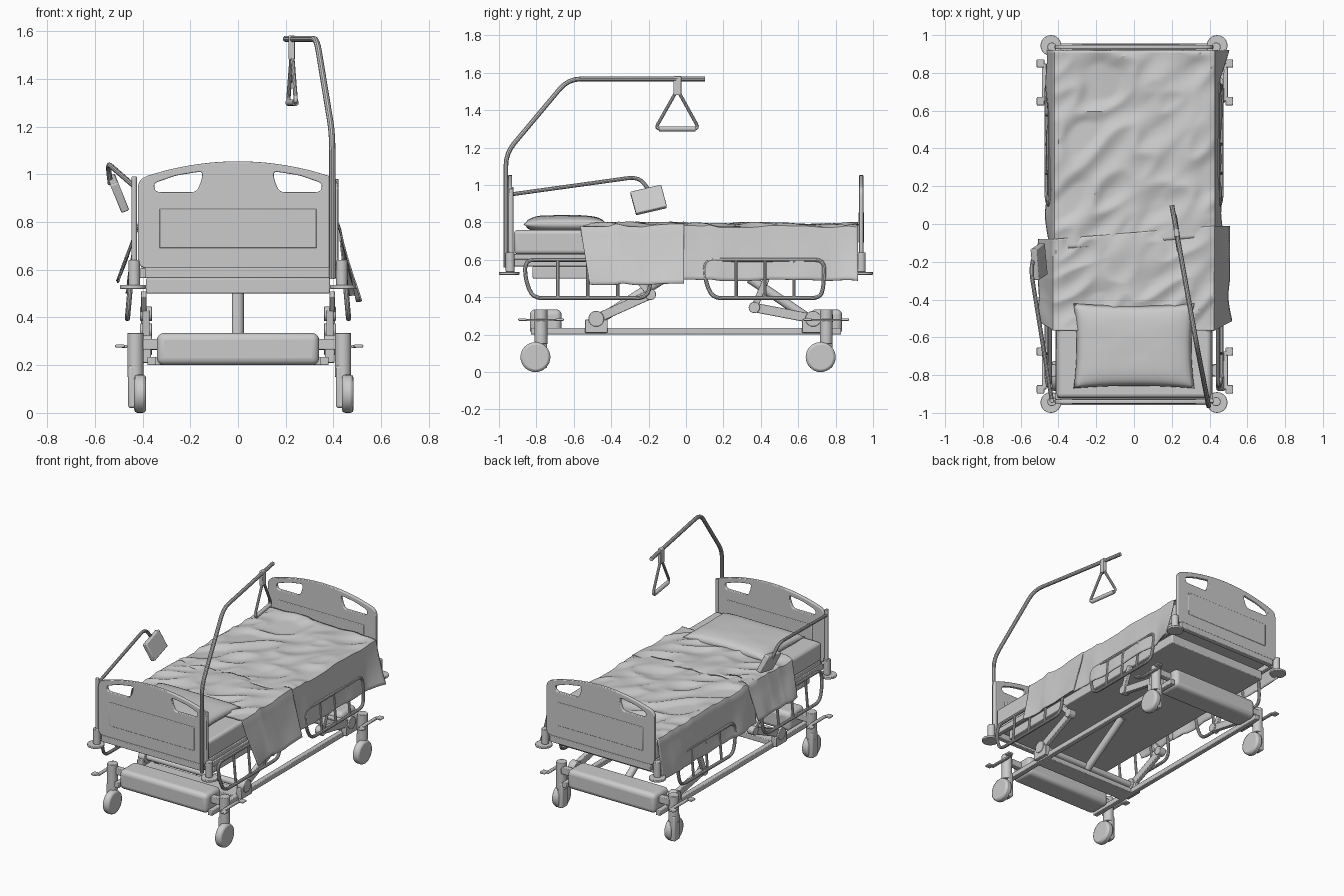
import bpy, bmesh, math
from mathutils import Vector, noise

if "Cube" in bpy.data.objects:
    bpy.data.objects.remove(bpy.data.objects["Cube"])

def add(name, me):
    o = bpy.data.objects.new(name, me)
    bpy.context.collection.objects.link(o)
    return o

def box(name, x, y, z, bev=0.004, seg=2, rot=(0, 0, 0)):
    """Box from (min, max) ranges, with rounded edges."""
    bm = bmesh.new()
    bmesh.ops.create_cube(bm, size=1)
    bmesh.ops.scale(bm, vec=(x[1]-x[0], y[1]-y[0], z[1]-z[0]), verts=bm.verts)
    me = bpy.data.meshes.new(name)
    bm.to_mesh(me)
    o = add(name, me)
    o.location = ((x[0]+x[1])/2, (y[0]+y[1])/2, (z[0]+z[1])/2)
    o.rotation_euler = rot
    if bev:
        m = o.modifiers.new("bevel", 'BEVEL')
        m.width, m.segments = bev, seg
    return o

def between(o, p, q):
    p, q = Vector(p), Vector(q)
    o.location = (p+q)/2
    o.rotation_mode = 'QUATERNION'
    o.rotation_quaternion = (q-p).to_track_quat('Z', 'Y')

def bar(name, p, q, w, d):
    l = (Vector(q)-Vector(p)).length/2
    o = box(name, (-w/2, w/2), (-d/2, d/2), (-l, l))
    between(o, p, q)

def cyl(name, p, q, r, bev=0.003, n=24):
    bm = bmesh.new()
    bmesh.ops.create_cone(bm, cap_ends=True, segments=n, radius1=r, radius2=r,
                          depth=(Vector(q)-Vector(p)).length)
    me = bpy.data.meshes.new(name)
    bm.to_mesh(me)
    o = add(name, me)
    between(o, p, q)
    m = o.modifiers.new("bevel", 'BEVEL')
    m.width, m.segments, m.limit_method = bev, 2, 'ANGLE'
    return o

def fillet(pts, r, closed):
    """Round the corners of a path."""
    pts, out = [Vector(p) for p in pts], []
    n = len(pts)
    for i, p in enumerate(pts):
        if not closed and i in (0, n-1):
            out.append(p)
            continue
        da, db = pts[i-1]-p, pts[(i+1) % n]-p
        a = p + da.normalized()*min(r, da.length*.48)
        b = p + db.normalized()*min(r, db.length*.48)
        out += [a*(1-t)**2 + p*2*t*(1-t) + b*t*t for t in (0, .25, .5, .75, 1)]
    return out

def curve(name, paths, dims='3D', bevel=0.0, extrude=0.0, closed=True, res=3):
    cu = bpy.data.curves.new(name, 'CURVE')
    cu.dimensions, cu.bevel_depth, cu.extrude = dims, bevel, extrude
    cu.bevel_resolution, cu.use_fill_caps = res, dims == '3D'
    if dims == '2D':
        cu.fill_mode = 'BOTH'
    for pts in paths:
        s = cu.splines.new('POLY')
        s.points.add(len(pts)-1)
        for sp, p in zip(s.points, pts):
            sp.co = (p[0], p[1], p[2] if len(p) > 2 else 0, 1)
        s.use_cyclic_u = closed
    tmp = add(name + "_curve", cu)
    me = bpy.data.meshes.new_from_object(tmp.evaluated_get(bpy.context.evaluated_depsgraph_get()))
    bpy.data.objects.remove(tmp)
    return add(name, me)

def tube(name, pts, r, fr=0.04, closed=False):
    return curve(name, [fillet(pts, fr, closed)], bevel=r, closed=closed)

def surface(name, f, nu, nv):
    """Grid surface from f(u, v), u and v in 0..1."""
    bm = bmesh.new()
    g = [[bm.verts.new(f(i/nu, j/nv)) for j in range(nv+1)] for i in range(nu+1)]
    for i in range(nu):
        for j in range(nv):
            bm.faces.new((g[i][j], g[i+1][j], g[i+1][j+1], g[i][j+1]))
    me = bpy.data.meshes.new(name)
    bm.to_mesh(me)
    return add(name, me)

# head and foot boards with hand holes
arch = lambda x: 1.05 - 0.42*x*x
outline = fillet([(-.415, .61), (.415, .61), (.415, arch(.415))] +
                 [(x/10, arch(x/10)) for x in range(3, -4, -1)] + [(-.415, arch(.415))], .04, True)
hole = lambda s: fillet([(s*.145, .98), (s*.17, .92), (s*.35, .92), (s*.36, .965), (s*.26, 1.0), (s*.145, 1.018)], .025, True)
for nm, y in (("head", -.94), ("foot", .937)):
    o = curve(nm + "_board", [outline, hole(1), hole(-1)], '2D', .005, .006, res=2)
    o.rotation_euler = (math.pi/2, 0, 0)
    o.location = (0, y, 0)
    box(nm + "_board_panel", (-.33, .33), (y-.014, y+.014), (.69, .855))
    box(nm + "_cross_rail", (-.39, .39), (y-.018, y+.018), (.565, .61))
    for s in (-1, 1):
        cyl(nm + "_bumper_disc", (s*.44, .945*y/abs(y), .52), (s*.44, .945*y/abs(y), .535), .055)
        cyl(nm + "_bumper_sleeve", (s*.435, y, .535), (s*.435, y, .64), .024)
cyl("arm_post", (-.435, -.935, .6), (-.435, -.935, .99), .012)
cyl("short_post", (.41, -.935, .6), (.41, -.935, .98), .012)

# deck and mattress
box("deck_frame", (-.385, .385), (-.82, .85), (.50, .565), .006)
box("deck_plate", (-.405, .405), (-.92, .92), (.60, .63))
for s in (-1, 1):
    box("deck_side_rail", (s*.40-.015, s*.40+.015), (-.93, .93), (.565, .605))
box("mattress", (-.41, .41), (-.92, .92), (.63, .76), .02, 3)

# pillow
def pillow_f(u, v):
    u, v = 2*u-1, 2*v-1
    h = max(0, (1-u**4)*(1-v**4))**.5
    puff = 1 + .06*noise.noise((u*2, v*2, 3))
    return (u*.32*(1-.05*(1-v*v)), v*.225*(1-.06*(1-u*u)), .048*h*puff)
p = surface("pillow", pillow_f, 32, 26)
p.location = (0, -.645, .79)
m = p.modifiers.new("mirror", 'MIRROR')
m.use_axis = (False, False, True)

# blanket layers, draped over both sides
def blanket(name, y0, y1, top, flare, drops, bump, seed):
    w = .425
    def f(u, v):
        s = -1 if u < .5 else 1
        d = drops[0] if s < 0 else drops[1]
        t = abs(2*u-1)*(w+d)
        h = max(0, t-w)/d
        over = max(0, min(t, w+.05)-(w-.05))/.1
        x = min(t, w)*s
        y = y0 + (y1-y0)*v
        a = noise.noise((x*3+seed, y*4, 1.3))
        fold = 1-abs(noise.noise((x*2.5+y*2.5+seed, (y-x)*5, 7)))*2.2
        z = top + bump*(.5*a + max(0, fold)*.8)*(1-.6*over)
        z -= .012*over**2
        x += s*(flare*h + .018*h*noise.noise((s*4+seed, y*6, h)) + .04*h*max(0, v-.85)/.15*(s > 0)*(y1 > .5))
        z -= h*d
        y += .035*(min(t, w)*s/w)*(1-v if y1 > .5 else v)
        y += .05*h*(1-v)*(y1 < .5)
        return (x, y, z)
    o = surface(name, f, 72, 64)
    m = o.modifiers.new("cloth", 'SOLIDIFY')
    m.thickness, m.offset = .006, 0
blanket("blanket", -.10, .92, .772, .035, (.26, .275), .028, 2)
blanket("blanket_fold", -.565, -.045, .778, .08, (.22, .30), .026, 9)

# lower side guards
for s in (-1, 1):
    for y0, y1 in ((-.86, -.19), (.10, .745)):
        xx = lambda z: s*(.445 + (.6-z)*.09)
        P = lambda y, z: (xx(z), y, z)
        lo, hi = (y0+.03, y1-.0) if y0 < 0 else (y0+.03, y1-.01)
        tube("side_guard", [P(y0, .60), P(y0, .50), P(lo+.01, .395), P(y1-.03, .395), P(hi, .45), P(y1-.005, .60)], .011, .05, True)
        for k in (.26, .5, .74):
            y = y0 + (y1-y0)*k
            tube("side_guard_bar", [P(y, .395), P(y, .6)], .009)

# base frame, covers and cross tubes
for s in (-1, 1):
    box("base_rail", (s*.3625-.0175, s*.3625+.0175), (-.83, .83), (.20, .235))
for s in (-1, 1):
    y = .75*s
    box("base_end_cover", (-.34, .34), (y-.085, y+.085), (.20, .335), .03, 4)
    box("base_axle_beam", (-.42, .42), (.765*s-.02, .765*s+.02), (.265, .31))
box("base_cross_plate", (-.35, .35), (-.56, -.44), (.20, .235))
cyl("head_pivot_tube", (-.38, -.48, .285), (.38, -.48, .285), .022)
cyl("foot_pivot_tube", (-.38, .68, .285), (.38, .68, .285), .022)

# lift arms and links
for s in (-1, 1):
    x = s*.385
    for nm, a, b, c in (("head", (-.48, .285), (-.19, .415), (-.26, .50)),
                        ("foot", (.68, .285), (.365, .345), (.43, .50))):
        bar(nm + "_lift_arm", (x, *a), (x, *b), .03, .05)
        bar(nm + "_lift_link", (x+s*.01, *b), (x+s*.01, *c), .025, .035)
        for q, r in ((a, .042), (b, .03)):
            cyl(nm + "_lift_pivot", (x-.025, *q), (x+.025, *q), r)
        box(nm + "_pivot_bracket", (x-.02, x+.02), (a[0]-.06, a[0]+.06), (.21, .28))
for a, b in (((0, -.48, .27), (0, -.12, .5)), ((0, .68, .27), (0, .34, .5))):
    cyl("lift_actuator", a, b, .025)

# casters and brake pedals
for sx in (-1, 1):
    for sy in (-1, 1):
        x, y = sx*.435 + .005, sy*.76 - (.015 if sy < 0 else 0.01)
        cyl("caster_stem", (x, y, .15), (x, y, .335), .034)
        box("caster_fork", (x-.03, x+.012), (y-.033, y+.033), (.02, .20), .012, 3)
        cyl("caster_wheel", (x-.005, y-.03, .08), (x+.045, y-.03, .08), .08, .014, 32)
        px = x + sx*.045
        box("brake_bar", (px-.012, px+.012), (y-.10, y+.10), (.272, .284))
        for k in (-1, 1):
            box("brake_pedal", (px-.02+sx*.02, px+.02+sx*.02), (y+k*.10-.022, y+k*.10+.022), (.274, .286))

# overhead lifting pole with strap and triangle grip
tube("lifting_pole", [(.395, -.963, .56), (.395, -.963, 1.17), (.33, -.63, 1.567), (.2, .10, 1.567)], .013, .07)
box("grip_strap", (.212, .238), (-.068, -.025), (1.48, 1.582), .004)
tube("triangle_grip", [(.226, -.046, 1.51), (.243, -.165, 1.30), (.21, .07, 1.30)], .009, .03, True)
cyl("grip_handle", (.241, -.145, 1.30), (.212, .05, 1.30), .014)

# swing arm with handset
tube("handset_arm", [(-.435, -.935, .95), (-.545, -.25, 1.045), (-.535, -.19, .96)], .011, .06)
box("handset", (-.52, -.485), (-.285, -.115), (.855, .985), .006, 2, (math.radians(14), math.radians(-22), 0))

# smooth shading with sharp edges kept
bpy.ops.object.select_all(action='SELECT')
bpy.context.view_layer.objects.active = p
bpy.ops.object.shade_smooth_by_angle(angle=math.radians(35))
